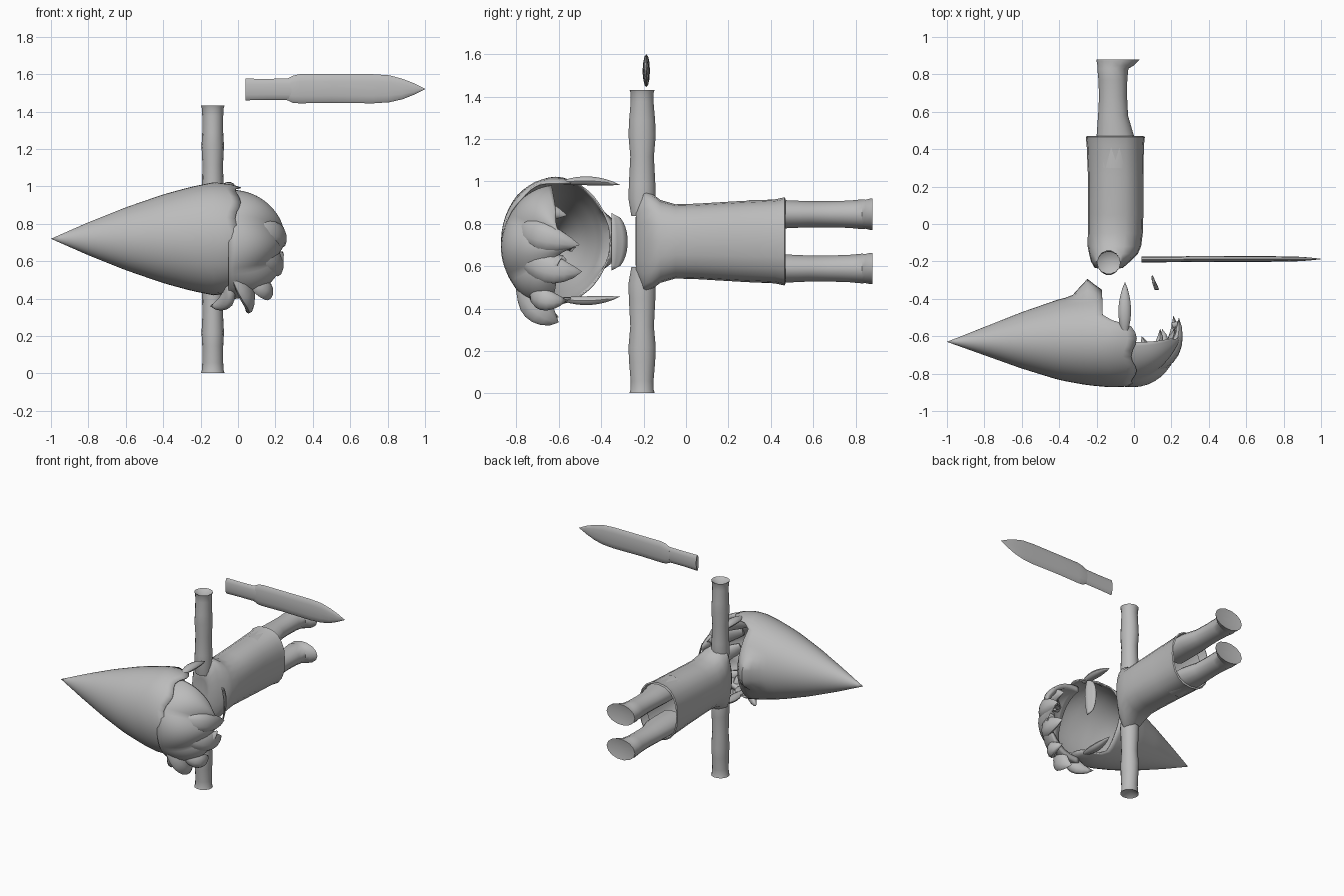
import bpy, math
from math import sin, cos, pi, sqrt, exp, radians
from mathutils import Vector

if "Cube" in bpy.data.objects:
    bpy.data.objects.remove(bpy.data.objects["Cube"])

grey = bpy.data.materials.new("plain_grey")
grey.diffuse_color = (0.5, 0.5, 0.5, 1)
grey.use_nodes = True
grey.node_tree.nodes["Principled BSDF"].inputs["Base Color"].default_value = grey.diffuse_color


def make(name, verts, faces, thick=0.0, angle=50):
    me = bpy.data.meshes.new(name)
    me.from_pydata(verts, [], faces)
    me.materials.append(grey)
    ob = bpy.data.objects.new(name, me)
    bpy.context.collection.objects.link(ob)
    bpy.ops.object.select_all(action='DESELECT')
    ob.select_set(True)
    bpy.context.view_layer.objects.active = ob
    bpy.ops.object.mode_set(mode='EDIT')
    bpy.ops.mesh.select_all(action='SELECT')
    bpy.ops.mesh.remove_doubles(threshold=0.0005)
    bpy.ops.mesh.normals_make_consistent(inside=False)
    bpy.ops.object.mode_set(mode='OBJECT')
    bpy.ops.object.shade_smooth_by_angle(angle=radians(angle))
    if thick:
        m = ob.modifiers.new("thickness", 'SOLIDIFY')
        m.thickness = thick
        m.offset = -1
    return ob


def grid_faces(rows, cols, wrap):
    last = cols if wrap else cols - 1
    return [(r * cols + c, r * cols + (c + 1) % cols,
             (r + 1) * cols + (c + 1) % cols, (r + 1) * cols + c)
            for r in range(rows - 1) for c in range(last)]


def loft(name, axis, rings, n=16, caps=(None, None), power=1.0):
    """Rings are (position, centre a, centre b, radius a, radius b); caps give centre depth."""
    def place(p, a, b):
        return {'x': (p, a, b), 'y': (a, p, b), 'z': (a, b, p)}[axis]

    def bulge(v):
        return math.copysign(abs(v) ** power, v)
    verts = [place(p, ca + ra * bulge(cos(2 * pi * i / n)), cb + rb * bulge(sin(2 * pi * i / n)))
             for p, ca, cb, ra, rb in rings for i in range(n)]
    faces = grid_faces(len(rings), n, True)
    for cap, row, ring in ((caps[0], 0, rings[0]), (caps[1], len(rings) - 1, rings[-1])):
        if cap is not None:
            verts.append(place(ring[0] + cap, ring[1], ring[2]))
            k = len(verts) - 1
            faces += [(row * n + i, row * n + (i + 1) % n, k) for i in range(n)]
    return make(name, verts, faces)


def lock(name, pts, width, depth, side, n=10, steps=9):
    """Leaf-shaped solid along a quadratic curve."""
    a, b, c = map(Vector, pts)
    side = Vector(side).normalized()
    verts = []
    for s in range(steps):
        t = s / (steps - 1)
        p = a * (1 - t) ** 2 + b * 2 * t * (1 - t) + c * t * t
        d = ((b - a) * (1 - t) + (c - b) * t).normalized()
        u = (side - d * side.dot(d)).normalized()
        w = d.cross(u)
        k = max(0.0, sin(pi * (0.12 + 0.88 * t))) ** 0.8
        verts += [p + u * width * k * cos(2 * pi * i / n) + w * depth * k * sin(2 * pi * i / n)
                  for i in range(n)]
    return make(name, verts, grid_faces(steps, n, True) + [tuple(range(n))])


# Torso with flared shoulders and an open hem
CX, CZ = -0.115, 0.717
loft("torso", 'y', [(-0.238, -0.135, CZ, 0.05, 0.09), (-0.235, -0.135, CZ, 0.075, 0.16),
                    (-0.2, -0.125, CZ, 0.105, 0.245), (-0.16, -0.11, CZ, 0.13, 0.225),
                    (-0.12, -0.105, CZ, 0.143, 0.195), (-0.05, -0.1, CZ, 0.147, 0.175),
                    (0.05, -0.098, CZ, 0.148, 0.178), (0.25, -0.098, CZ, 0.148, 0.19),
                    (0.42, -0.1, CZ, 0.153, 0.198), (0.465, -0.1, CZ, 0.158, 0.208),
                    (0.47, -0.1, CZ, 0.15, 0.198), (0.4, -0.1, CZ, 0.14, 0.185)],
     20, (0.025, None), 0.85)

# Arms and legs, mirrored about the body's middle
for s, tag in ((1, "upper"), (-1, "lower")):
    arm = [(0.12, 0.055, 0.052), (0.2, 0.062, 0.066), (0.27, 0.058, 0.064), (0.4, 0.055, 0.057),
           (0.5, 0.06, 0.066), (0.57, 0.056, 0.063), (0.66, 0.056, 0.055), (0.7, 0.058, 0.056),
           (0.715, 0.063, 0.061)]
    loft("arm_" + tag, 'z', [(CZ + s * d, -0.135, -0.207, a, b) for d, a, b in arm],
         14, (None, -0.04 * s))
    cz = CZ + s * 0.128
    loft("leg_" + tag, 'y', [(0.3, -0.1, cz, 0.1, 0.068), (0.47, -0.1, cz, 0.1, 0.068),
                             (0.58, -0.112, cz, 0.08, 0.063), (0.68, -0.112, cz, 0.075, 0.063),
                             (0.77, -0.113, cz, 0.077, 0.066), (0.83, -0.113, cz, 0.083, 0.072),
                             (0.845, -0.1, cz, 0.095, 0.07), (0.87, -0.09, cz, 0.11, 0.076),
                             (0.88, -0.085, cz, 0.115, 0.076)],
         14, (None, -0.015))
    # Ears
    z = 0.72 + s * 0.275
    lock("ear_" + tag, [(-0.05, -0.58, z), (-0.05, -0.45, z + s * 0.02), (-0.048, -0.31, z - s * 0.012)],
         0.034, 0.022, (1, 0, 0))

# Pointed hood: a cone shell with a cut-back rim and a flared nape
PROFILE = [(-1.0, 0.0, 0.0), (-0.8, 0.075, 0.088), (-0.6, 0.15, 0.168), (-0.4, 0.215, 0.237),
           (-0.25, 0.245, 0.278), (-0.13, 0.258, 0.302), (-0.04, 0.258, 0.292), (0.04, 0.235, 0.268)]


def radii(x):
    for (x0, a0, b0), (x1, a1, b1) in zip(PROFILE, PROFILE[1:]):
        if x <= x1:
            t = (x - x0) / (x1 - x0)
            return a0 + (a1 - a0) * t, b0 + (b1 - b0) * t
    return PROFILE[-1][1:]


verts, ROWS, N = [], 22, 48
for r in range(ROWS):
    t = r / (ROWS - 1)
    for i in range(N):
        a = 2 * pi * i / N
        front = 1 / (1 + exp((cos(a) - 0.36) * 30))
        end = -0.17 + front * (0.17 + 0.015 * cos(8 * a))
        x = -1 + (end + 1) * t
        ry, rz = radii(x)
        near = min(a, 2 * pi - a)
        flare = 0.075 * exp(-((x + 0.25) / 0.05) ** 2) * exp(-(near / 0.42) ** 4)
        verts.append((x, -0.63 + 0.018 * t + (ry + flare) * cos(a), 0.72 + (rz + flare * 0.3) * sin(a)))
make("pointed_hood", verts, grid_faces(ROWS, N, True), 0.008)

# Fringe: scalloped dome sheet sweeping from the hood rim
verts, U, V = [], 41, 14
for j in range(U):
    u = radians(-82 + 164 * j / (U - 1))
    clump = abs(cos(u * 3.2))
    reach = radians(52 + 40 * cos(u) ** 0.7 + 14 * clump)
    for k in range(V):
        t = k / (V - 1)
        p = t * reach
        rad = cos(p) * (1 + 0.07 * clump * sin(pi * min(1, t * 1.2)))
        z = 0.69 + 0.295 * sin(u) * (rad * 0.75 + 0.25)
        verts.append((-0.05 + (0.27 + 0.025 * clump) * sin(p), -0.595 - 0.275 * cos(u) * rad, z))
make("fringe", verts, grid_faces(U, V, False), 0.035)

# Loose locks of hair: start, bend, tip, width
LOCKS = [((-0.02, -0.78, 0.55), (0.1, -0.72, 0.38), (0.04, -0.6, 0.335), 0.075),
         ((-0.05, -0.72, 0.5), (-0.02, -0.7, 0.36), (-0.15, -0.6, 0.36), 0.05),
         ((0.1, -0.78, 0.66), (0.25, -0.66, 0.56), (0.21, -0.49, 0.575), 0.07),
         ((0.08, -0.78, 0.78), (0.26, -0.72, 0.74), (0.24, -0.5, 0.7), 0.07),
         ((0.0, -0.78, 0.86), (0.15, -0.74, 0.88), (0.14, -0.56, 0.84), 0.06),
         ((0.05, -0.72, 0.5), (0.2, -0.7, 0.42), (0.15, -0.56, 0.44), 0.055)]
for i, (a, b, c, w) in enumerate(LOCKS):
    lock("hair_lock_%d" % (i + 1), (a, b, c), w, 0.035, (0, 0.2, 1))

# Thin curved chin piece
verts, C = [], 13
for r in range(4):
    for i in range(C):
        s = -1 + 2 * i / (C - 1)
        t = r / 3
        verts.append((0.135 - 0.035 * t * sqrt(1 - s * s) - 0.02 * s * s,
                      -0.35 + 0.075 * t * (1 - s * s) ** 0.5, 0.715 + 0.135 * s))
make("chin_piece", verts, grid_faces(4, C, False), 0.006)

# Knife: flat lens-section blade and a straight handle
loft("knife_blade", 'x', [(x, -0.187, (lo + hi) / 2, d, (hi - lo) / 2) for x, lo, hi, d in (
    (0.26, 1.462, 1.575, 0.013), (0.295, 1.446, 1.592, 0.016), (0.33, 1.444, 1.6, 0.017),
    (0.5, 1.447, 1.6, 0.016), (0.72, 1.444, 1.6, 0.015), (0.81, 1.45, 1.594, 0.014),
    (0.88, 1.466, 1.575, 0.012), (0.94, 1.49, 1.552, 0.008), (1.0, 1.52, 1.522, 0.001))],
     12, (0, 0))
loft("knife_handle", 'x', [(0.04, -0.19, 1.518, 0.015, 0.058), (0.15, -0.19, 1.519, 0.015, 0.056),
                           (0.3, -0.188, 1.52, 0.014, 0.057)], 12, (0.01, 0))
